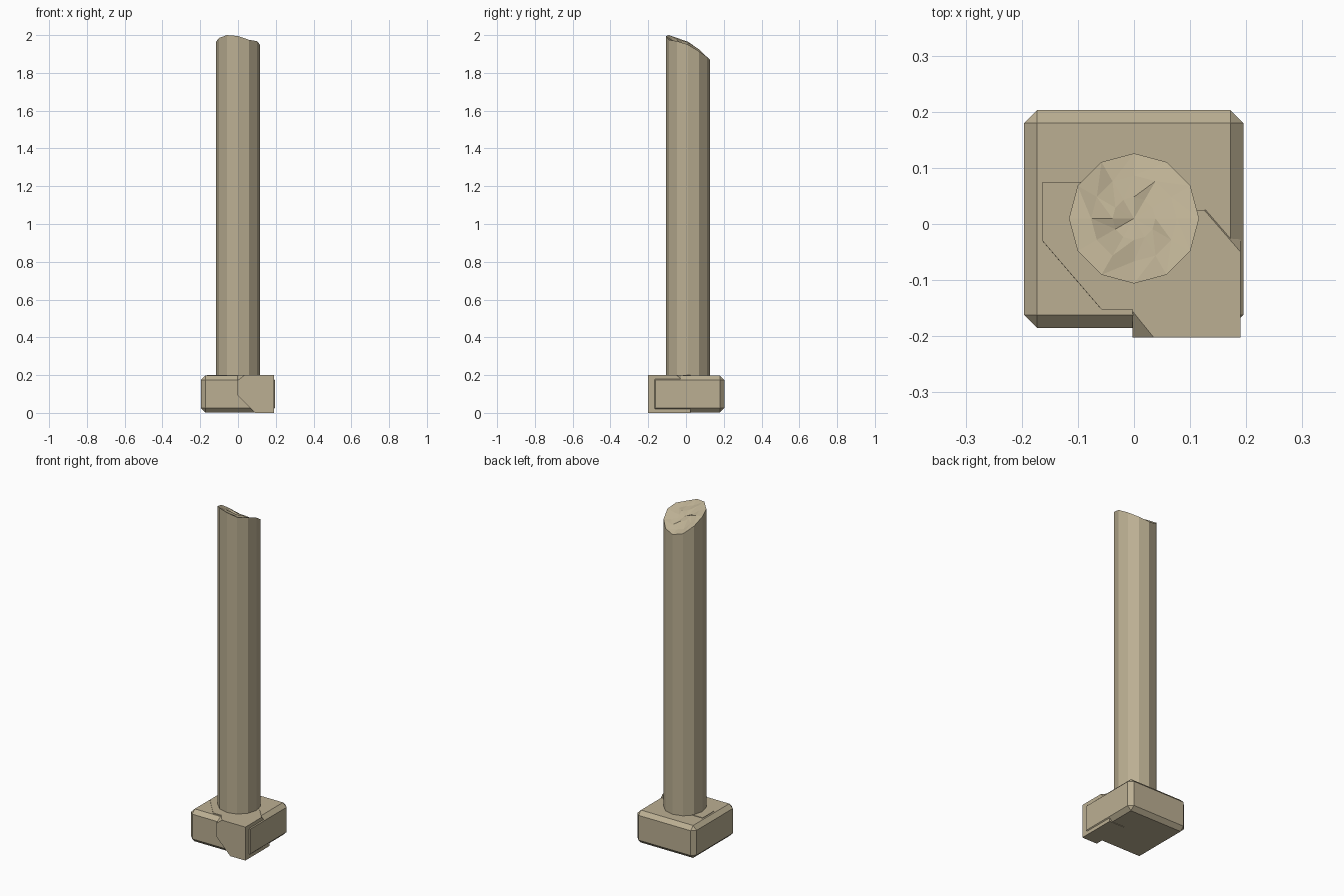
import bpy, bmesh, math, random
from mathutils import Vector

if "Cube" in bpy.data.objects:
    bpy.data.objects.remove(bpy.data.objects["Cube"])

random.seed(4)
stone = bpy.data.materials.new("stone")
stone.diffuse_color = (0.50, 0.43, 0.29, 1)
stone.use_nodes = True
stone.node_tree.nodes["Principled BSDF"].inputs["Base Color"].default_value = stone.diffuse_color


def finish(bm, name):
    bmesh.ops.recalc_face_normals(bm, faces=bm.faces)
    mesh = bpy.data.meshes.new(name)
    bm.to_mesh(mesh)
    bm.free()
    mesh.materials.append(stone)
    obj = bpy.data.objects.new(name, mesh)
    bpy.context.collection.objects.link(obj)
    return obj


def box(lo, hi):
    bm = bmesh.new()
    bmesh.ops.create_cube(bm, size=1)
    for v in bm.verts:
        v.co = [lo[i] + (v.co[i] + 0.5) * (hi[i] - lo[i]) for i in range(3)]
    return bm


def chip(bm, a, b, c):
    """Break a corner off along the plane abc, keeping the larger side."""
    a, b, c = Vector(a), Vector(b), Vector(c)
    n = (b - a).cross(c - a)
    mid = sum((v.co for v in bm.verts), Vector()) / len(bm.verts)
    if n.dot(mid - a) > 0:
        n = -n
    geom = bm.verts[:] + bm.edges[:] + bm.faces[:]
    cut = bmesh.ops.bisect_plane(bm, geom=geom, plane_co=a, plane_no=n, clear_outer=True)
    edges = [e for e in cut["geom_cut"] if isinstance(e, bmesh.types.BMEdge)]
    bmesh.ops.contextual_create(bm, geom=edges)


# chamfered plinth
bm = box((-0.196, -0.185, 0.003), (0.195, 0.203, 0.197))
bmesh.ops.bevel(bm, geom=bm.edges[:], offset=0.023, segments=1, affect='EDGES', profile=0.5)
finish(bm, "plinth")

# solid corner block with broken corners
bm = box((-0.003, -0.202, 0), (0.19, 0.025, 0.2))
chip(bm, (0, -0.2, 0.09), (0, 0, 0.09), (0.09, 0, 0))
chip(bm, (-0.003, -0.155, 0.2), (0.035, -0.202, 0.2), (-0.003, -0.202, 0.17))
chip(bm, (0.19, -0.05, 0.2), (0.125, 0.025, 0.2), (0.19, 0.025, 0.13))
finish(bm, "corner_block")

# thin raised slab beneath the column
bm = box((-0.163, -0.152, 0.1), (0.05, 0.075, 0.2))
chip(bm, (-0.163, -0.03, 0.2), (-0.058, -0.152, 0.2), (-0.163, -0.04, 0.1))
finish(bm, "raised_slab")

# twelve-sided shaft, broken off at a slant
rim_z = [1.95, 1.915, 1.885, 1.87, 1.885, 1.925, 1.965, 1.985, 2.0, 1.995, 1.975, 1.968]
R, CY, N = 0.116, 0.01, 12
bm = bmesh.new()
levels = []
for scale, base in ((1, 0.18), (1, None), (0.66, None), (0.33, None)):
    ring = []
    for i in range(N):
        a = 2 * math.pi * i / N
        y = R * math.sin(a) * scale
        z = base
        if z is None:
            z = 1.938 * (1 - scale) + rim_z[i] * scale
            if scale < 1:
                z += random.uniform(-0.009, 0.007)
        ring.append(bm.verts.new((R * math.cos(a) * scale, CY + y, z)))
    levels.append(ring)
for k, (lower, upper) in enumerate(zip(levels, levels[1:])):
    for i in range(N):
        j = (i + 1) % N
        if k == 0:
            bm.faces.new((lower[i], lower[j], upper[j], upper[i]))
        else:
            bm.faces.new((lower[i], lower[j], upper[j]))
            bm.faces.new((lower[i], upper[j], upper[i]))
tip = bm.verts.new((0, CY, 1.935))
for i in range(N):
    bm.faces.new((levels[-1][i], levels[-1][(i + 1) % N], tip))
bm.faces.new(levels[0][::-1])
finish(bm, "broken_shaft")
